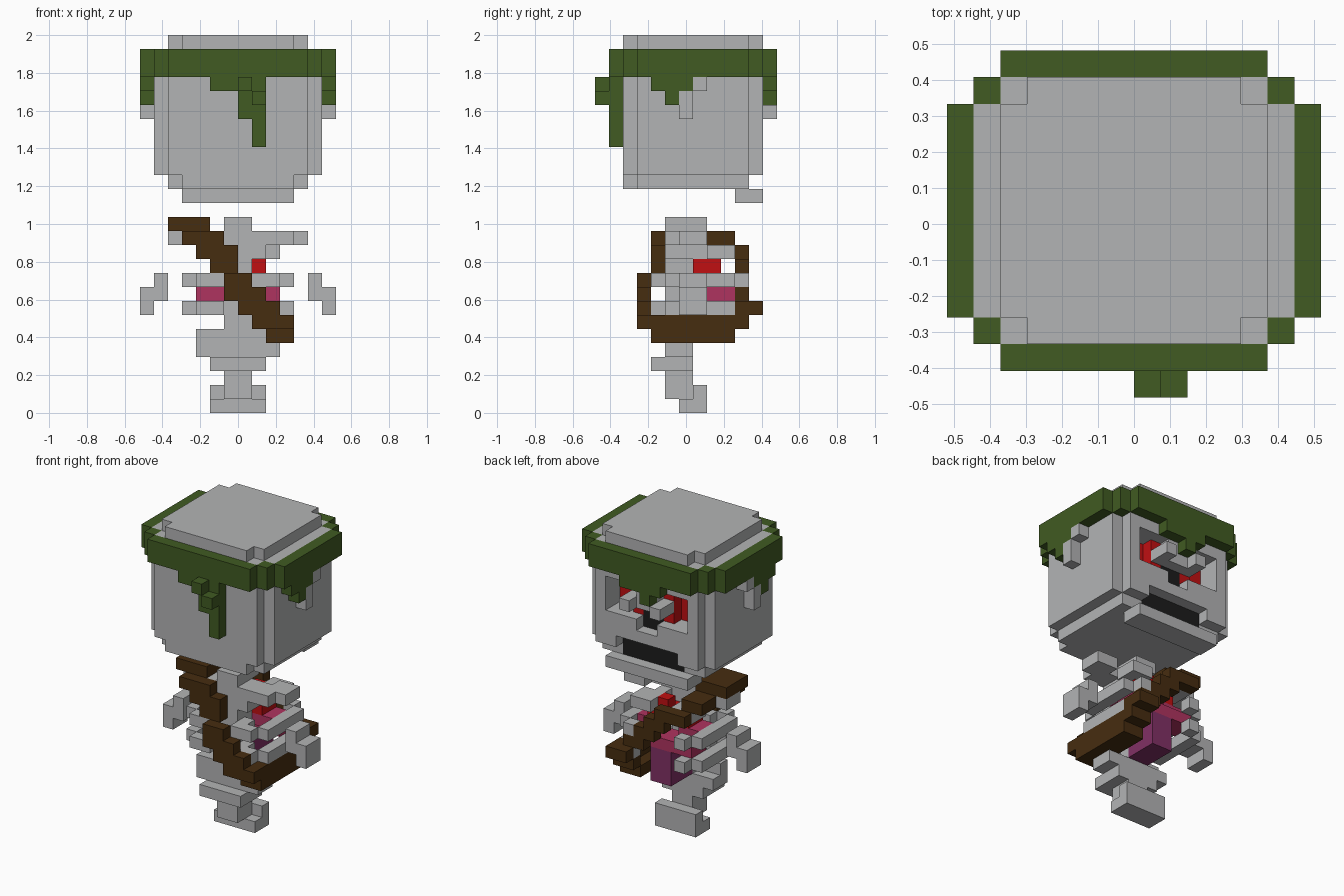
import bpy, bmesh
from mathutils import Vector

if "Cube" in bpy.data.objects:
    bpy.data.objects.remove(bpy.data.objects["Cube"])

U = 2 / 27  # edge length of one block


def material(name, rgb):
    m = bpy.data.materials.new(name)
    m.diffuse_color = (*rgb, 1)
    m.use_nodes = True
    m.node_tree.nodes["Principled BSDF"].inputs["Base Color"].default_value = m.diffuse_color
    return m


BONE = material("bone_grey", (0.45, 0.456, 0.462))
MOSS = material("moss_green", (0.052, 0.104, 0.016))
LEATHER = material("leather_brown", (0.062, 0.026, 0.005))
RED = material("red", (0.53, 0.005, 0.006))
PINK = material("organ_pink", (0.43, 0.033, 0.115))
PURPLE = material("organ_purple", (0.22, 0.03, 0.13))
BLACK = material("black", (0.012, 0.012, 0.012))

# The six sides of a block: outward direction and corners in order
SIDES = [
    ((1, 0, 0), [(1, 0, 0), (1, 1, 0), (1, 1, 1), (1, 0, 1)]),
    ((-1, 0, 0), [(0, 0, 0), (0, 0, 1), (0, 1, 1), (0, 1, 0)]),
    ((0, 1, 0), [(0, 1, 0), (0, 1, 1), (1, 1, 1), (1, 1, 0)]),
    ((0, -1, 0), [(0, 0, 0), (1, 0, 0), (1, 0, 1), (0, 0, 1)]),
    ((0, 0, 1), [(0, 0, 1), (1, 0, 1), (1, 1, 1), (0, 1, 1)]),
    ((0, 0, -1), [(0, 0, 0), (0, 1, 0), (1, 1, 0), (1, 0, 0)]),
]


def cells(boxes, mirror):
    """Block cells filled by boxes (x0, x1, y0, y1, z0, z1)."""
    out = set()
    for x0, x1, y0, y1, z0, z1 in boxes:
        for x in range(x0, x1):
            for y in range(y0, y1):
                for z in range(z0, z1):
                    out.add((x, y, z))
                    if mirror:
                        out.add((-1 - x, y, z))
    return out


def part(name, mat, boxes, cut=(), mirror=False):
    """Outer skin of a union of block boxes, less the cut boxes."""
    solid = cells(boxes, mirror) - cells(cut, True)
    bm, verts = bmesh.new(), {}
    for c in sorted(solid):
        for step, corners in SIDES:
            if tuple(a + b for a, b in zip(c, step)) in solid:
                continue
            ring = []
            for k in corners:
                p = tuple(a + b for a, b in zip(c, k))
                if p not in verts:
                    verts[p] = bm.verts.new(Vector((p[0], p[1] - 6.5, p[2])) * U)
                ring.append(verts[p])
            bm.faces.new(ring)
    me = bpy.data.meshes.new(name)
    bm.to_mesh(me)
    bm.free()
    me.materials.append(mat)
    ob = bpy.data.objects.new(name, me)
    bpy.context.collection.objects.link(ob)
    return ob


# Head: rounded block with eye, nose and mouth recesses on the +y side
EYE = (1, 4, 9, 12, 20, 23)
NOSE = (0, 1, 10, 12, 19, 21)
MOUTH = (0, 3, 10, 12, 16, 18)
part("skull", BONE, [
    (0, 6, 3, 11, 17, 26), (0, 5, 2, 12, 17, 26),
    (0, 5, 3, 11, 16, 17), (0, 4, 2, 11, 16, 17),
    (0, 5, 3, 11, 26, 27), (0, 4, 2, 12, 26, 27),
], cut=[EYE, NOSE, MOUTH], mirror=True)
part("jaw", BONE, [(0, 4, 10, 12, 15, 16)], mirror=True)
part("brow_knobs", BONE, [(1, 2, 11, 13, 21, 22)], mirror=True)
part("ears", BONE, [(6, 7, 6, 7, 21, 23), (6, 7, 7, 8, 23, 24)], mirror=True)
part("eyes", RED, [(1, 4, 9, 10, 20, 23), (1, 2, 10, 11, 20, 23)], mirror=True)
part("nose_hole", BLACK, [(0, 1, 10, 11, 19, 21)], mirror=True)
part("mouth_hole", BLACK, [(0, 3, 10, 11, 16, 18)], mirror=True)

# Moss band around the head with drips
part("moss_band", MOSS, [
    (0, 5, 1, 2, 24, 26), (0, 5, 12, 13, 24, 26), (6, 7, 3, 11, 24, 26),
    (5, 6, 2, 3, 24, 26), (5, 6, 11, 12, 24, 26),
    (6, 7, 4, 7, 23, 24), (6, 7, 5, 6, 22, 23),
], mirror=True)
part("front_moss_drip", MOSS, [
    (-2, 2, 1, 2, 23, 24), (0, 2, 1, 2, 21, 23), (1, 2, 1, 2, 19, 21),
    (0, 1, 0, 1, 23, 24), (1, 2, 0, 1, 22, 23),
])
part("face_moss_drip", MOSS, [(-2, 2, 12, 13, 23, 24), (-1, 0, 12, 13, 22, 23)])

# Skeleton body
part("spine", BONE, [(0, 1, 5, 7, 1, 14), (0, 1, 7, 8, 13, 14)], mirror=True)
part("foot", BONE, [(0, 2, 7, 8, 0, 2), (0, 2, 6, 7, 0, 1)], mirror=True)
part("pelvis", BONE, [
    (0, 2, 4, 7, 3, 4), (0, 3, 5, 7, 4, 5), (1, 3, 5, 6, 5, 6),
], mirror=True)
part("collar_bones", BONE, [
    (0, 4, 5, 7, 12, 13), (3, 5, 6, 8, 12, 13),
    (1, 2, 5, 10, 11, 12), (2, 3, 8, 10, 11, 12),
], mirror=True)
for i, z in enumerate((9, 7)):
    part(f"ribs_{i + 1}", BONE, [
        (1, 3, 4, 5, z, z + 1), (1, 2, 5, 6, z, z + 1),
        (3, 4, 5, 10, z, z + 1), (2, 3, 10, 11, z, z + 1),
    ], mirror=True)
part("arms", BONE, [(5, 6, 6, 8, 8, 10), (6, 7, 6, 8, 7, 9)], mirror=True)

# Organs inside the ribs
part("heart", RED, [(-2, 2, 7, 9, 10, 11), (0, 1, 8, 9, 11, 12)])
part("lungs", PINK, [(0, 3, 8, 10, 8, 9), (1, 3, 7, 9, 9, 10)], mirror=True)
part("gut", PURPLE, [(0, 1, 7, 10, 5, 8)], mirror=True)

# Shoulder strap: two diagonal runs joined over one shoulder and round one hip
part("strap", LEATHER, [
    (-5, -2, 5, 8, 13, 14),
    (-4, -1, 4, 5, 12, 13), (-3, 0, 4, 5, 11, 12), (-2, 0, 4, 5, 10, 11),
    (-1, 1, 3, 4, 9, 10), (-1, 2, 3, 4, 8, 9),
    (0, 3, 3, 4, 7, 8), (1, 4, 3, 4, 6, 7),
    (3, 4, 3, 11, 6, 7), (2, 4, 4, 10, 5, 6),
    (2, 4, 10, 12, 7, 8), (2, 4, 10, 11, 6, 7),
    (1, 3, 10, 11, 8, 9), (0, 2, 10, 11, 9, 10),
    (-1, 1, 10, 11, 10, 11), (-3, 0, 10, 11, 11, 12),
    (-4, -2, 8, 10, 12, 13),
])
